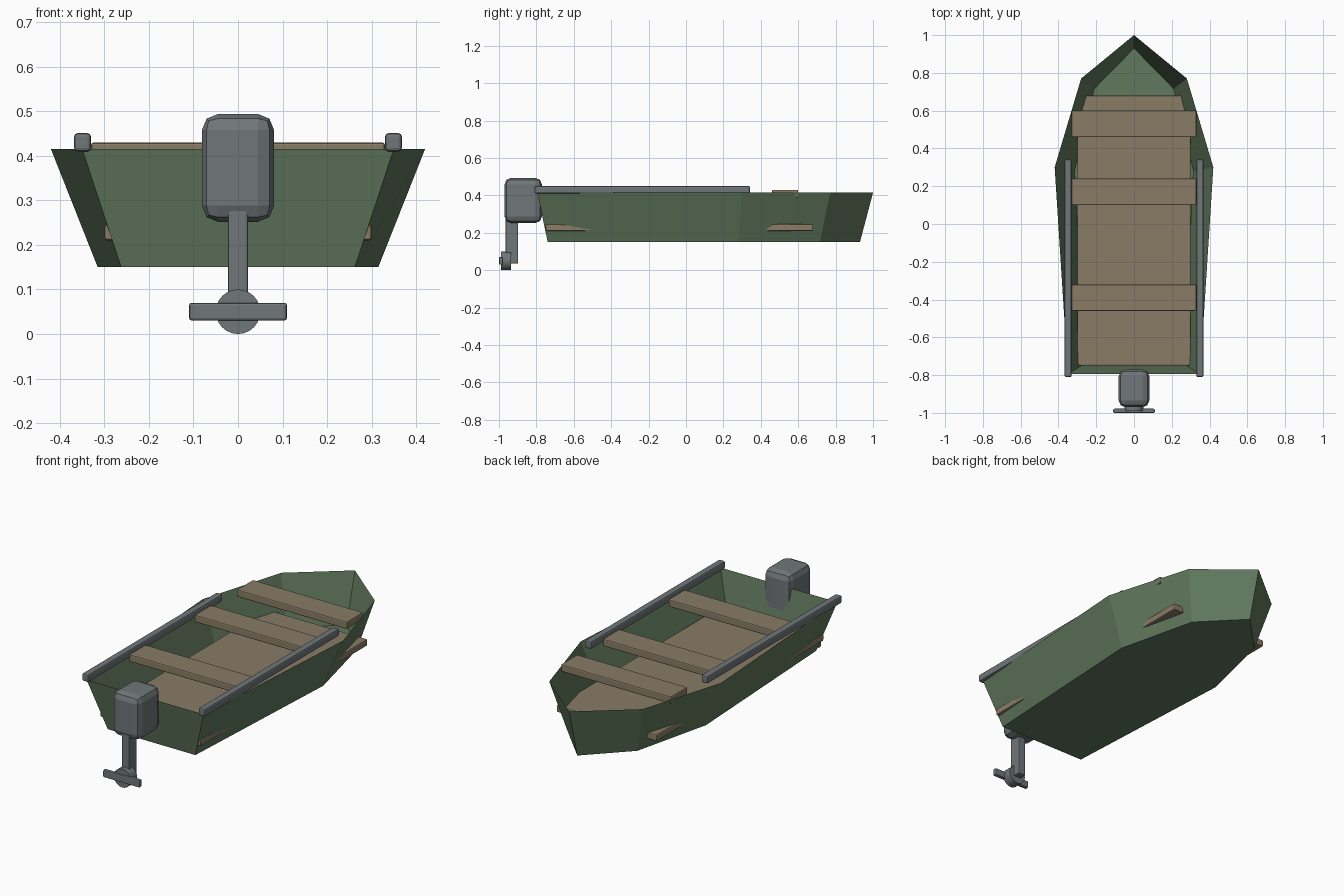
import bpy, bmesh
from math import radians

if "Cube" in bpy.data.objects:
    bpy.data.objects.remove(bpy.data.objects["Cube"])


def material(name, rgb):
    m = bpy.data.materials.new(name)
    m.diffuse_color = (*rgb, 1)
    m.use_nodes = True
    m.node_tree.nodes["Principled BSDF"].inputs["Base Color"].default_value = m.diffuse_color
    return m


GREEN = material("green_paint", (0.12, 0.19, 0.11))
WOOD = material("wood", (0.25, 0.20, 0.13))
METAL = material("dark_metal", (0.16, 0.18, 0.19))


def finish(name, bm, mat):
    bmesh.ops.recalc_face_normals(bm, faces=bm.faces)
    me = bpy.data.meshes.new(name)
    bm.to_mesh(me)
    bm.free()
    me.materials.append(mat)
    ob = bpy.data.objects.new(name, me)
    bpy.context.collection.objects.link(ob)
    return ob


def box(name, x, y, z, mat, bevel=0.006, segments=2):
    """Bevelled box from (min, max) ranges."""
    bm = bmesh.new()
    bmesh.ops.create_cube(bm, size=1)
    for v in bm.verts:
        for i, (lo, hi) in enumerate((x, y, z)):
            v.co[i] = lo if v.co[i] < 0 else hi
    ob = finish(name, bm, mat)
    mod = ob.modifiers.new("bevel", 'BEVEL')
    mod.width, mod.segments = bevel, segments
    return ob


# Open hull: flared sheet walls and a flat bottom
half = [(0.35, -0.795), (0.42, 0.30), (0.28, 0.77)]
outline = half + [(0, 1.0)] + [(-x, y) for x, y in reversed(half)]
bm = bmesh.new()
top = [bm.verts.new((x, y, 0.415)) for x, y in outline]
low = [bm.verts.new((x * 0.75, y * 0.93, 0.15)) for x, y in outline]
n = len(outline)
for i in range(n):
    j = (i + 1) % n
    bm.faces.new((low[i], low[j], top[j], top[i]))
bm.faces.new(low[::-1])
finish("hull", bm, GREEN)

# Floor boards and bench seats
box("floor", (-0.30, 0.30), (-0.75, 0.68), (0.21, 0.246), WOOD)
for i, y in enumerate((-0.39, 0.17, 0.53)):
    box(f"seat_{i + 1}", (-0.33, 0.33), (y - 0.07, y + 0.07), (0.39, 0.43), WOOD)

# Side rails
for side, cx in (("left", -0.349), ("right", 0.349)):
    box(f"{side}_rail", (cx - 0.019, cx + 0.019), (-0.81, 0.342), (0.41, 0.451), METAL, 0.008)

# Outboard motor
box("motor_cover", (-0.081, 0.081), (-0.97, -0.77), (0.252, 0.494), METAL, 0.036)
box("motor_shaft", (-0.023, 0.023), (-0.965, -0.897), (0.035, 0.30), METAL)

# Propeller hub and blade
bpy.ops.mesh.primitive_cylinder_add(vertices=24, radius=0.05, depth=0.055,
                                    location=(0, -0.9625, 0.05), rotation=(radians(90), 0, 0))
hub = bpy.context.object
hub.name = "propeller_hub"
hub.data.materials.append(METAL)
bpy.ops.object.shade_smooth_by_angle(angle=radians(30))
box("propeller_blade", (-0.11, 0.11), (-1.0, -0.978), (0.03, 0.07), METAL)
